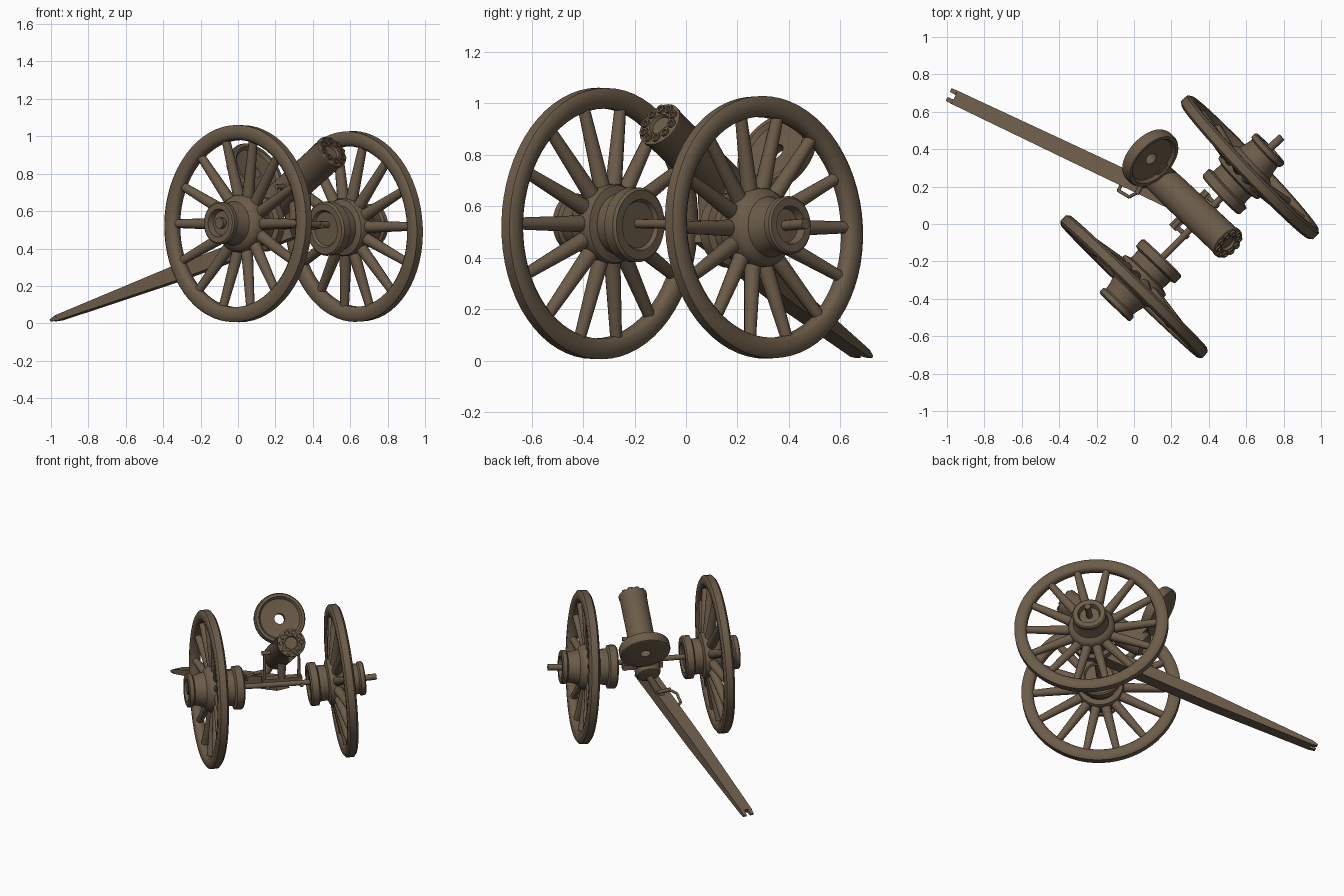
import bpy, bmesh, math
from mathutils import Vector, Matrix

if "Cube" in bpy.data.objects:
    bpy.data.objects.remove(bpy.data.objects["Cube"])

wood = bpy.data.materials.new("weathered_brown")
wood.diffuse_color = (0.150, 0.107, 0.067, 1)
wood.use_nodes = True
wood.node_tree.nodes["Principled BSDF"].inputs["Base Color"].default_value = wood.diffuse_color
UP = Vector((0, 0, 1))


def finish(name, bm, angle=40):
    bmesh.ops.remove_doubles(bm, verts=bm.verts, dist=1e-5)
    bmesh.ops.recalc_face_normals(bm, faces=bm.faces)
    me = bpy.data.meshes.new(name)
    bm.to_mesh(me)
    bm.free()
    ob = bpy.data.objects.new(name, me)
    bpy.context.collection.objects.link(ob)
    me.materials.append(wood)
    bpy.ops.object.select_all(action='DESELECT')
    ob.select_set(True)
    bpy.context.view_layer.objects.active = ob
    bpy.ops.object.shade_smooth_by_angle(angle=math.radians(angle))
    return ob


def frame(origin, axis):
    """Matrix whose local z is the axis and local x stays level."""
    z = Vector(axis).normalized()
    x = UP.cross(z)
    x = x.normalized() if x.length > 1e-4 else Vector((1, 0, 0))
    y = z.cross(x)
    m = Matrix((x, y, z)).transposed().to_4x4()
    m.translation = Vector(origin)
    return m


def lathe(bm, profile, m, n=32, closed=False):
    """Spin (radius, height) points about the local z of m."""
    rings = [[bm.verts.new(m @ Vector((r * math.cos(2 * math.pi * k / n),
                                       r * math.sin(2 * math.pi * k / n), h)))
              for k in range(n)] for r, h in profile]
    count = len(rings) if closed else len(rings) - 1
    for i in range(count):
        a, b = rings[i], rings[(i + 1) % len(rings)]
        for k in range(n):
            j = (k + 1) % n
            bm.faces.new((a[k], a[j], b[j], b[k]))


def rod(bm, p, q, r1, r2=None, n=12):
    p, q = Vector(p), Vector(q)
    r2 = r1 if r2 is None else r2
    L = (q - p).length
    lathe(bm, [(0, 0), (r1, 0), (r2, L), (0, L)], frame(p, q - p), n)


def beam(bm, p, q, size1, size2):
    """Tapered box between two points, sizes are (level width, height)."""
    p, q = Vector(p), Vector(q)
    m = frame(p, q - p)
    L = (q - p).length
    ends = []
    for (w, h), d in ((size1, 0), (size2, L)):
        ends.append([bm.verts.new(m @ Vector((sx * w / 2, sy * h / 2, d)))
                     for sx, sy in ((-1, -1), (1, -1), (1, 1), (-1, 1))])
    a, b = ends
    bm.faces.new(a)
    bm.faces.new(b)
    for k in range(4):
        j = (k + 1) % 4
        bm.faces.new((a[k], a[j], b[j], b[k]))


# Wheels: rim, dished spokes and turned hub; bottoms splay slightly outward
def wheel(side, centre, out, R, camber):
    out = Vector((out[0], out[1], 0)).normalized()
    axis = out * math.cos(camber) + UP * math.sin(camber)
    m = frame(centre, axis)
    bm = bmesh.new()
    lathe(bm, [(R, -.022), (R, .022), (R - .018, .036), (R - .062, .034),
               (R - .08, .018), (R - .08, -.018), (R - .062, -.034),
               (R - .018, -.036)], m, 64, True)
    finish(side + "_wheel_rim", bm, 50)
    bm = bmesh.new()
    for k in range(14):
        a = 2 * math.pi * k / 14
        c, s = math.cos(a), math.sin(a)
        rod(bm, m @ Vector((.1 * c, .1 * s, -.045)),
            m @ Vector(((R - .06) * c, (R - .06) * s, 0)), .034, .023)
    finish(side + "_wheel_spokes", bm)
    bm = bmesh.new()
    lathe(bm, [(0, -.205), (.09, -.205), (.10, -.22), (.135, -.22), (.145, -.21),
               (.145, -.165), (.12, -.155), (.118, -.10), (.15, -.09), (.155, -.08),
               (.153, .0), (.14, .02), (.118, .035), (.105, .08), (.1, .11),
               (.113, .12), (.113, .145), (.105, .152), (.075, .152), (.065, .12),
               (0, .12)], m, 40)
    finish(side + "_wheel_hub", bm, 35)
    return Vector(centre), axis


ca, na = wheel("left", (0, -.335, .533), (-.695, -.719), .527, .025)
cb, nb = wheel("right", (.62, .303, .518), (.724, .69), .51, .06)

# Axle, running out past the right hub
bm = bmesh.new()
rod(bm, ca + na * .14, cb + nb * .1, .018)
rod(bm, cb + nb * .1, cb + nb * .235, .021)
rod(bm, ca + na * .1, ca + na * .145, .03)
finish("axle", bm)

# Gun body: casing with a ring of short muzzle tubes
muzzle = Vector((.505, -.105, .92))
rear = Vector((.135, .245, .585))
d = (muzzle - rear).normalized()
L = (muzzle - rear).length
m = frame(rear, d)
bm = bmesh.new()
lathe(bm, [(0, -.03), (.05, -.03), (.075, -.02), (.085, 0), (.088, .12), (.09, L - .03),
           (.094, L - .02), (.094, L - .004), (.088, L), (.045, L), (.04, L - .015),
           (0, L - .015)], m, 40)
finish("gun_casing", bm)
bm = bmesh.new()
for k in range(10):
    a = 2 * math.pi * k / 10
    t = m @ Matrix.Translation((.069 * math.cos(a), .069 * math.sin(a), L))
    lathe(bm, [(.018, -.02), (.018, .01), (.01, .01), (.01, -.01), (0, -.01)], t, 12)
finish("muzzle_tubes", bm)

# Drum magazine above the rear of the gun, with a hollow centre
drum = Vector((.085, .355, .805))
bm = bmesh.new()
lathe(bm, [(.035, -.03), (.15, -.035), (.165, -.028), (.17, -.015), (.17, .025),
           (.163, .037), (.145, .037), (.132, .02), (.06, .012), (.035, .012)],
      frame(drum, d), 48, True)
finish("drum_magazine", bm)
bm = bmesh.new()
u = m.to_3x3() @ Vector((0, 1, 0))
foot = drum - u * .14
beam(bm, foot - u * .09 + d * .02, foot + u * .02, (.07, .06), (.08, .05))
finish("magazine_neck", bm)

# Yoke: crossbar over the axle with two uprights and trunnion pins
al = Vector((.70, .714, 0))
mid = Vector((.3, .075, .53))
bm = bmesh.new()
beam(bm, mid - al * .135, mid + al * .135, (.05, .035), (.05, .035))
for s in (-1, 1):
    base = mid + al * s * .115
    top = base + UP * .2
    rod(bm, base, top, .011, .009)
    rod(bm, top - al * s * .05, top + al * s * .02, .014)
    rod(bm, base - UP * .02, base - UP * .01 + Vector((.07, -.066, 0)), .013)
rod(bm, mid, mid + UP * .16, .025, .03)
finish("yoke", bm)

# Trail beam with a forked tip
tip = Vector((-.955, .675, .03))
head = Vector((.3, .08, .5))
bm = bmesh.new()
knee = tip.lerp(head, .5)
beam(bm, tip, knee, (.078, .03), (.088, .08))
beam(bm, knee, head, (.088, .08), (.095, .085))
side = Vector((.43, .9, 0)).normalized()
for s in (-1, 1):
    p = tip + side * s * .026
    beam(bm, p, p + Vector((-.034, .017, -.014)), (.026, .03), (.022, .012))
finish("trail", bm)

# Elevating support between trail and breech, plus a small handle
bm = bmesh.new()
seat = tip.lerp(head, .79)
rod(bm, seat, rear + Vector((-.01, .01, -.02)), .03, .022)
rod(bm, seat - side * .05 + UP * .06, seat + side * .05 + UP * .06, .013)
finish("elevating_post", bm)
bm = bmesh.new()
grip = tip.lerp(head, .72)
path = [grip - side * .03, grip - side * .075 + UP * .03,
        grip - side * .08 + Vector((.06, -.03, .07)), seat - side * .04 + UP * .06]
for p, q in zip(path, path[1:]):
    rod(bm, p, q, .009)
finish("trail_handle", bm)
